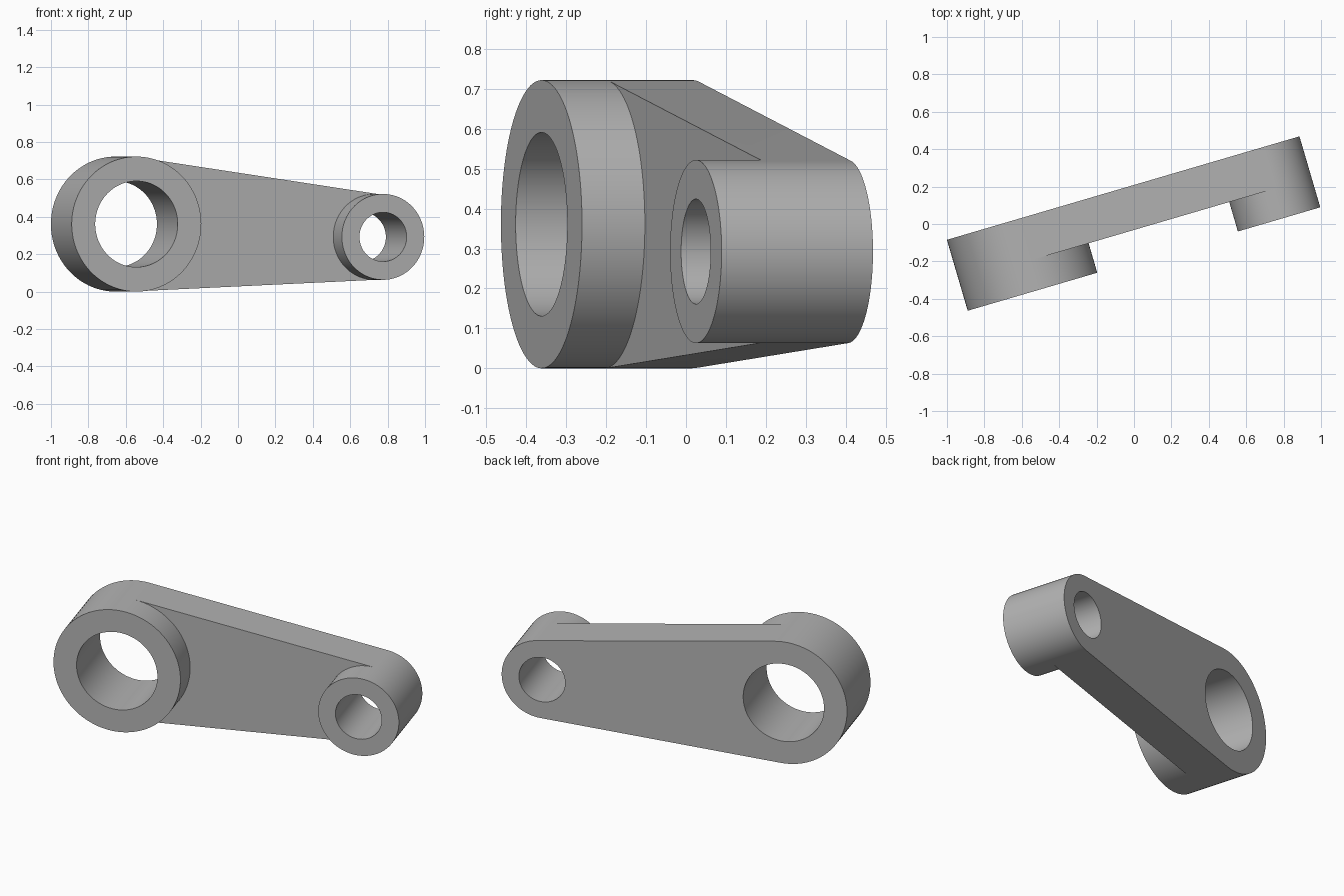
import bpy, bmesh
from math import sin, cos, acos, atan2, pi, hypot, radians

cube = bpy.data.objects.get("Cube")
if cube:
    bpy.data.objects.remove(cube, do_unlink=True)

DEPTH, PLATE = 0.395, 0.231          # boss depth and web thickness
YAW = radians(16.35)                 # turn of the whole lever about z
BACK_X, BACK_Y = -0.654, 0.017       # large boss centre on the back face
SPAN = 1.374                         # distance between the bosses
HALF = 48                            # segments in each half of a boss
BIG = dict(u=0, z=0.361, r=0.361, hole=0.23)
SMALL = dict(u=SPAN, z=0.2925, r=0.2295, hole=0.1315)

# Angles of the tangent points measured from the line joining the centres
rise = SMALL["z"] - BIG["z"]
tilt = atan2(rise, SPAN)
tangent = acos((BIG["r"] - SMALL["r"]) / hypot(SPAN, rise))
angles = [-tangent + 2 * tangent * i / HALF for i in range(HALF)]
angles += [tangent + 2 * (pi - tangent) * i / HALF for i in range(HALF)]
COUNT = len(angles)

bm = bmesh.new()


def circle(boss, radius, depth):
    """Ring of vertices around a boss at a depth in front of the back face."""
    ring = []
    for a in angles:
        u = boss["u"] + radius * cos(a + tilt)
        z = boss["z"] + radius * sin(a + tilt)
        ring.append(bm.verts.new((BACK_X + u * cos(YAW) + depth * sin(YAW),
                                  BACK_Y + u * sin(YAW) - depth * cos(YAW), z)))
    return ring


def bridge(a, b, indices=range(COUNT)):
    for i in indices:
        j = (i + 1) % COUNT
        bm.faces.new((a[i], a[j], b[j], b[i]))


def make_boss(boss, outer, inner):
    """Bored boss; only the outer half of its wall reaches behind the web."""
    back, mid, front = (circle(boss, boss["r"], d) for d in (0, PLATE, DEPTH))
    bore_back, bore_front = (circle(boss, boss["hole"], d) for d in (0, DEPTH))
    bridge(back, mid, outer)
    bridge(mid, front)
    bridge(front, bore_front)
    bridge(bore_front, bore_back)
    bridge(bore_back, back)
    return back, mid


near, far = range(HALF), range(HALF, COUNT)
big_back, big_mid = make_boss(BIG, far, near)
small_back, small_mid = make_boss(SMALL, near, far)

# Tapered web between the bosses
for big, small in ((big_back, small_back), (big_mid, small_mid)):
    bm.faces.new(big[:HALF + 1] + small[HALF:] + small[:1])
for i in (0, HALF):
    bm.faces.new((big_back[i], small_back[i], small_mid[i], big_mid[i]))
bmesh.ops.recalc_face_normals(bm, faces=bm.faces[:])

mesh = bpy.data.meshes.new("lever_arm")
bm.to_mesh(mesh)
bm.free()
lever = bpy.data.objects.new("lever_arm", mesh)
bpy.context.collection.objects.link(lever)

# Plain grey metal
grey = bpy.data.materials.new("plain_grey")
grey.use_nodes = True
colour = (0.45, 0.45, 0.45, 1)
grey.diffuse_color = colour
grey.node_tree.nodes["Principled BSDF"].inputs["Base Color"].default_value = colour
mesh.materials.append(grey)

bpy.ops.object.select_all(action="DESELECT")
lever.select_set(True)
bpy.context.view_layer.objects.active = lever
bpy.ops.object.shade_smooth_by_angle(angle=radians(30))
